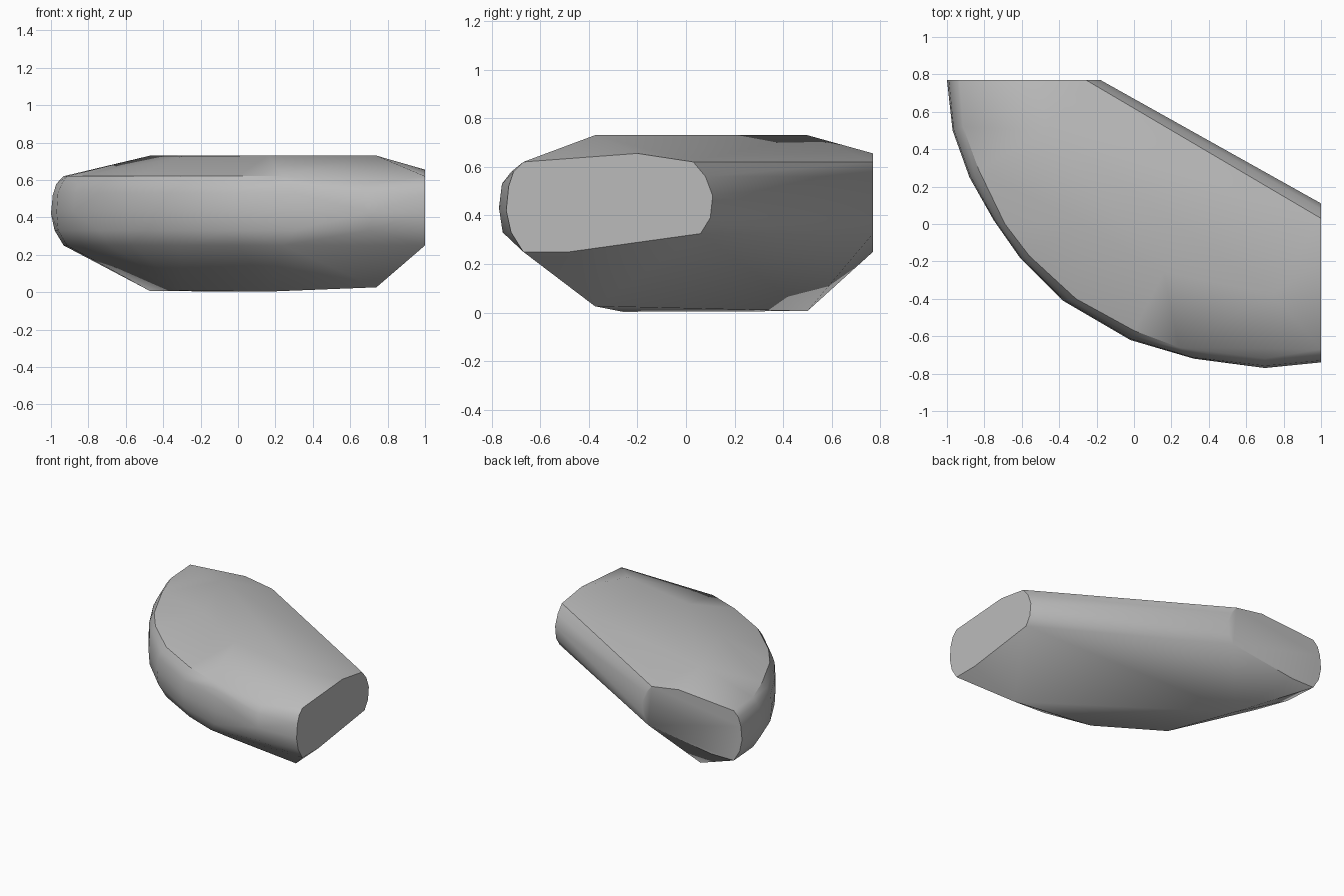
import bpy
import bmesh
import math

cube = bpy.data.objects.get("Cube")
if cube:
    bpy.data.objects.remove(cube, do_unlink=True)

# Plain grey stone
stone = bpy.data.materials.new("grey stone")
stone.use_nodes = True
grey = (0.5, 0.5, 0.5, 1)
stone.diffuse_color = grey
bsdf = stone.node_tree.nodes["Principled BSDF"]
bsdf.inputs["Base Color"].default_value = grey
bsdf.inputs["Roughness"].default_value = 0.8

# Cut end section: distance from the outer curve, height
section = [(.07, .62), (.03, .58), (.01, .52), (0, .42), (.02, .33),
           (.07, .25), (.26, .25), (.8, .325), (.84, .39), (.85, .48),
           (.82, .56), (.77, .62), (.54, .655)]

# Curved side: widest outline and the inset rim beside it
outer = [(-.97, .5), (-.88, .25), (-.75, .02), (-.61, -.18), (-.38, -.41),
         (-.02, -.62), (.32, -.72), (.7, -.77)]
rim = [(-.915, .52), (-.83, .29), (-.69, 0), (-.56, -.17), (-.31, -.4),
       (0, -.57), (.24, -.66), (.7, -.668)]
# Height and share of inset
levels = [(.62, 1), (.58, .5), (.53, .12), (.43, 0), (.33, .15), (.25, 1)]

# Crown and keel follow the bend of the stone
bend = [(-.47, .5), (-.29, .01), (.16, -.26), (.74, -.375)]
crown = [.73, .728, .73, .73]
keel = [.006, .008, .003, .026]

points = []
for s, z in section:
    points.append((1, -.74 + s, z))
    points.append((-1 + s * .965, .77, z))
for (ox, oy), (rx, ry) in zip(outer, rim):
    for z, t in levels:
        points.append((ox + (rx - ox) * t, oy + (ry - oy) * t, z))
for (x, y), top, bottom in zip(bend, crown, keel):
    points.append((x, y, top))
    points.append((x, y, bottom))

# Skin the outlines into one convex block
bm = bmesh.new()
for p in points:
    bm.verts.new(p)
bmesh.ops.convex_hull(bm, input=bm.verts[:])
bmesh.ops.delete(bm, geom=[v for v in bm.verts if not v.link_faces],
                 context='VERTS')
bmesh.ops.dissolve_limit(bm, angle_limit=math.radians(1),
                         verts=bm.verts[:], edges=bm.edges[:])
bmesh.ops.recalc_face_normals(bm, faces=bm.faces[:])
mesh = bpy.data.meshes.new("stone_block")
bm.to_mesh(mesh)
bm.free()
mesh.materials.append(stone)
block = bpy.data.objects.new("stone_block", mesh)
bpy.context.collection.objects.link(block)

# Soft facets, crisp cut ends
bpy.ops.object.select_all(action='DESELECT')
block.select_set(True)
bpy.context.view_layer.objects.active = block
bpy.ops.object.shade_smooth_by_angle(angle=math.radians(35))
